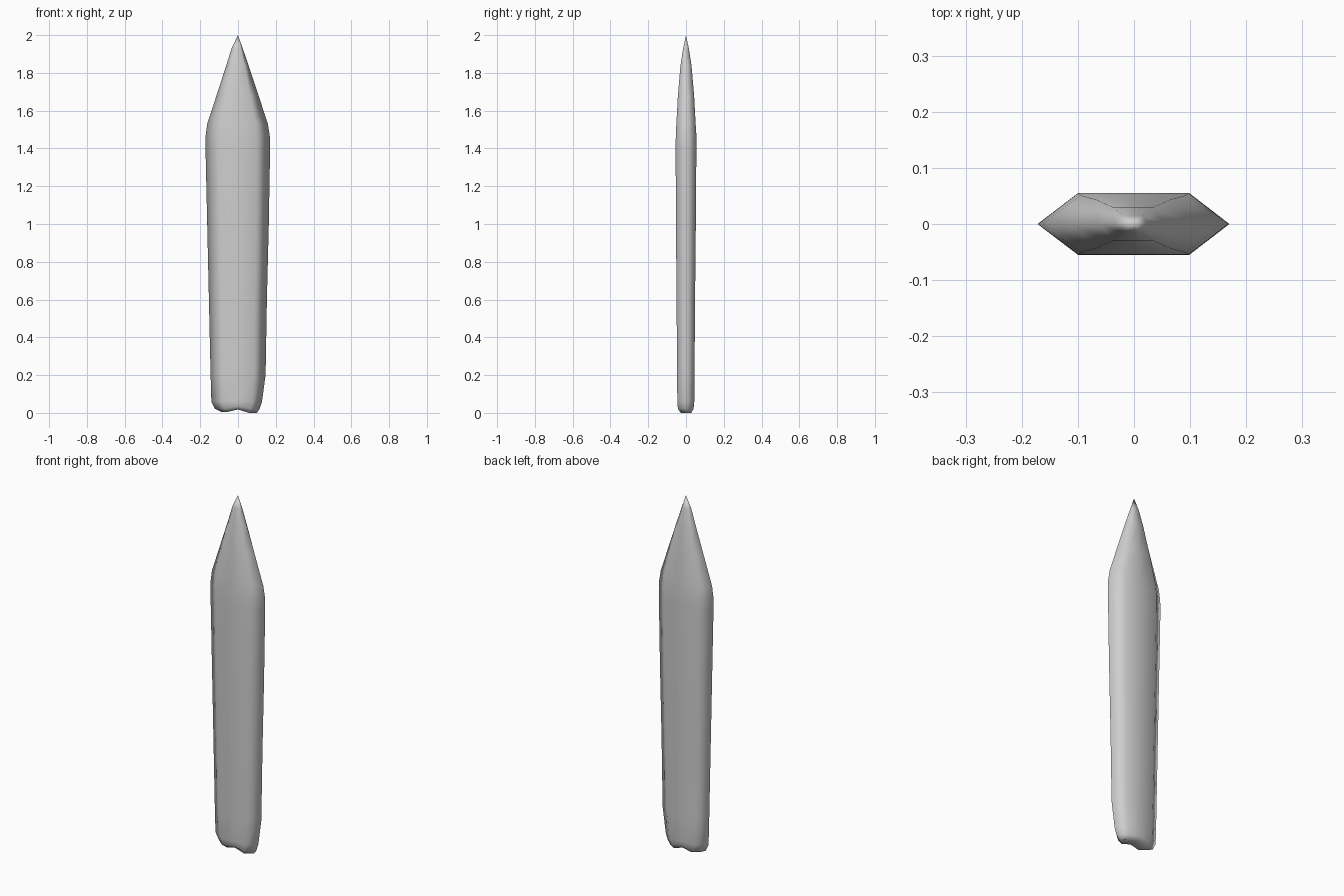
import bpy, bmesh

if "Cube" in bpy.data.objects:
    bpy.data.objects.remove(bpy.data.objects["Cube"])

grey = bpy.data.materials.new("mid grey")
grey.diffuse_color = (0.62, 0.62, 0.62, 1)
grey.use_nodes = True
grey.node_tree.nodes["Principled BSDF"].inputs["Base Color"].default_value = grey.diffuse_color

# blade stations: height, left x, right x, back y, front y
stations = [
    (0.006, -0.090, 0.100, 0.028, -0.028),
    (0.022, -0.122, 0.115, 0.040, -0.043),
    (0.060, -0.141, 0.127, 0.044, -0.046),
    (0.200, -0.145, 0.146, 0.045, -0.047),
    (0.600, -0.154, 0.153, 0.048, -0.050),
    (1.000, -0.163, 0.163, 0.052, -0.053),
    (1.400, -0.172, 0.170, 0.055, -0.055),
    (1.470, -0.171, 0.168, 0.055, -0.054),
    (1.530, -0.163, 0.158, 0.051, -0.051),
    (1.680, -0.114, 0.109, 0.043, -0.043),
    (1.840, -0.062, 0.056, 0.029, -0.029),
    (1.930, -0.034, 0.025, 0.015, -0.015),
]
# flattened hexagon section with a middle point on each broad face
section = [(-1, 0), (-0.58, -1), (0, -1), (0.58, -1),
           (1, 0), (0.58, 1), (0, 1), (-0.58, 1)]

bm = bmesh.new()
rings = []
for i, (z, xl, xr, yb, yf) in enumerate(stations):
    ring = []
    for u, v in section:
        x = u * (xr if u > 0 else -xl)
        y = v * (yb if v > 0 else -yf)
        # shallow notch in the middle of the foot
        lift = 0.012 if i < 2 and u == 0 else 0
        ring.append(bm.verts.new((x, y, z + lift)))
    rings.append(ring)
n = len(section)
for a, b in zip(rings, rings[1:]):
    for k in range(n):
        bm.faces.new((a[k], a[(k + 1) % n], b[(k + 1) % n], b[k]))
# pointed tip and closed foot
tip = bm.verts.new((0, 0, 2.0))
foot = bm.verts.new((0, 0, 0.018))
for k in range(n):
    bm.faces.new((rings[-1][k], rings[-1][(k + 1) % n], tip))
    bm.faces.new((rings[0][(k + 1) % n], rings[0][k], foot))
for v in rings[0]:
    if abs(v.co.x) > 0.03:
        v.co.z = 0.0 if v.co.x > 0 else 0.006
bmesh.ops.recalc_face_normals(bm, faces=bm.faces)
for f in bm.faces:
    f.smooth = True

mesh = bpy.data.meshes.new("pointed_blade")
bm.to_mesh(mesh)
bm.free()
mesh.materials.append(grey)
blade = bpy.data.objects.new("pointed_blade", mesh)
bpy.context.collection.objects.link(blade)
